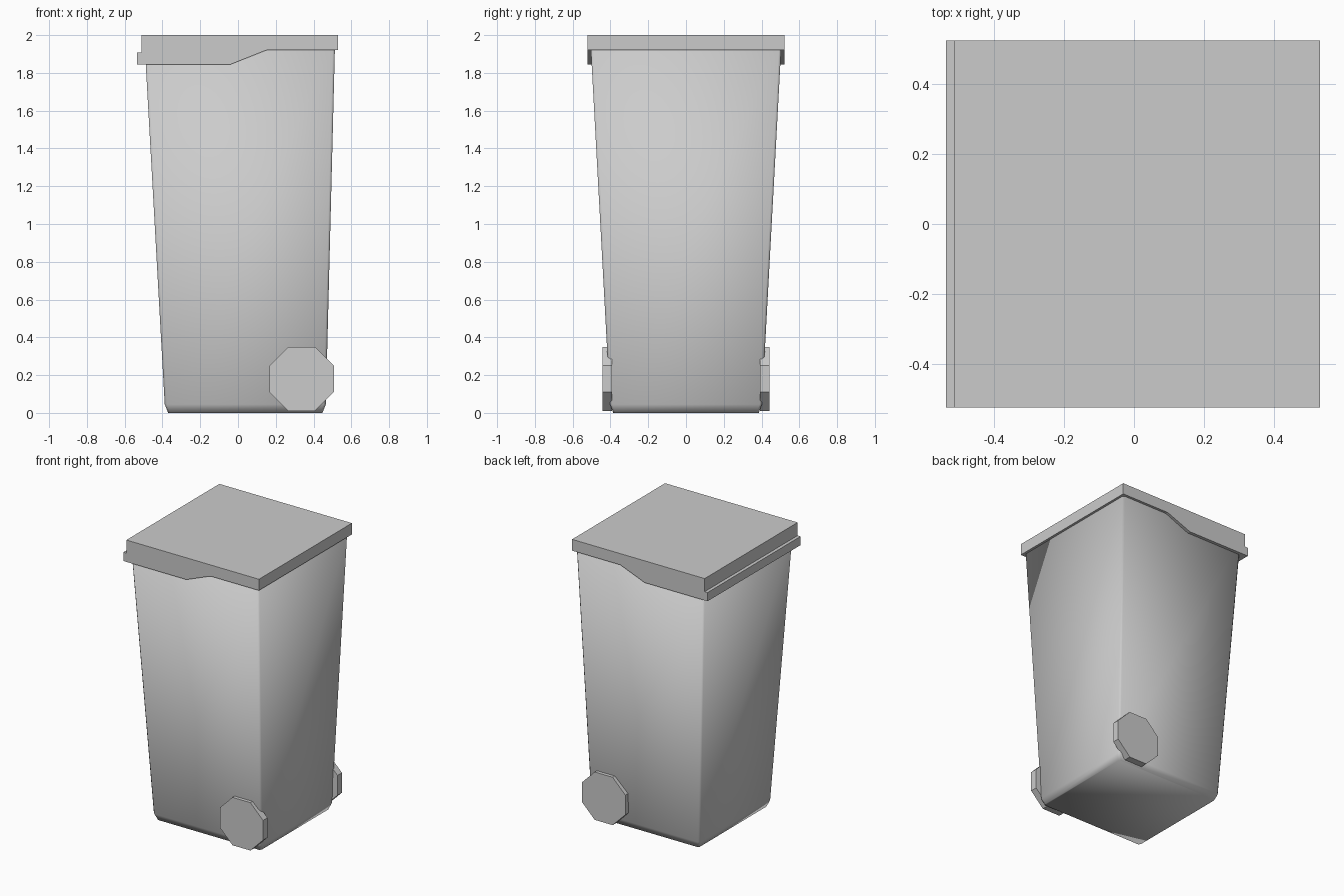
import bpy, bmesh, math
from mathutils import Matrix

if "Cube" in bpy.data.objects:
    bpy.data.objects.remove(bpy.data.objects["Cube"])


def finish(name, bm, smooth=False):
    bmesh.ops.recalc_face_normals(bm, faces=bm.faces)
    mesh = bpy.data.meshes.new(name)
    bm.to_mesh(mesh)
    bm.free()
    for p in mesh.polygons:
        p.use_smooth = smooth
    obj = bpy.data.objects.new(name, mesh)
    bpy.context.collection.objects.link(obj)
    return obj


def ring(bm, x0, x1, y, z, c):
    # rectangle with slightly cut corners
    pts = [(x0 + c, -y), (x1 - c, -y), (x1, -y + c), (x1, y - c),
           (x1 - c, y), (x0 + c, y), (x0, y - c), (x0, -y + c)]
    return [bm.verts.new((px, py, z)) for px, py in pts]


# Tapered bin body with a chamfered foot
bm = bmesh.new()
rings = [ring(bm, *r) for r in [(-0.37, 0.447, 0.385, 0.0, 0.012),
                                (-0.388, 0.465, 0.402, 0.045, 0.012),
                                (-0.493, 0.513, 0.504, 1.93, 0.012)]]
for a, b in zip(rings, rings[1:]):
    for i in range(8):
        j = (i + 1) % 8
        bm.faces.new((a[i], a[j], b[j], b[i]))
bm.faces.new(rings[0])
bm.faces.new(rings[-1])
finish("bin_body", bm, smooth=True)

# Lid: stepped side profile extruded across the width
bm = bmesh.new()
profile = [(-0.535, 1.845), (-0.04, 1.845), (0.15, 1.92), (0.53, 1.92),
           (0.53, 2.0), (-0.512, 2.0), (-0.512, 1.907), (-0.535, 1.907)]
face = bm.faces.new([bm.verts.new((x, -0.522, z)) for x, z in profile])
ext = bmesh.ops.extrude_face_region(bm, geom=[face])
bmesh.ops.translate(bm, vec=(0, 1.044, 0),
                    verts=[g for g in ext["geom"] if isinstance(g, bmesh.types.BMVert)])
# close the end the extrusion leaves open, if it does
bmesh.ops.holes_fill(bm, edges=[e for e in bm.edges if e.is_boundary])
finish("lid", bm)

# Octagonal wheels on both sides
for side, name in ((-1, "wheel_front"), (1, "wheel_back")):
    bm = bmesh.new()
    r = 0.17 / math.cos(math.pi / 8)
    m = (Matrix.Translation((0.337, side * 0.418, 0.18))
         @ Matrix.Rotation(math.pi / 2, 4, 'X')
         @ Matrix.Rotation(math.pi / 8, 4, 'Z'))
    bmesh.ops.create_cone(bm, cap_ends=True, segments=8, radius1=r, radius2=r,
                          depth=0.05, matrix=m)
    finish(name, bm)
